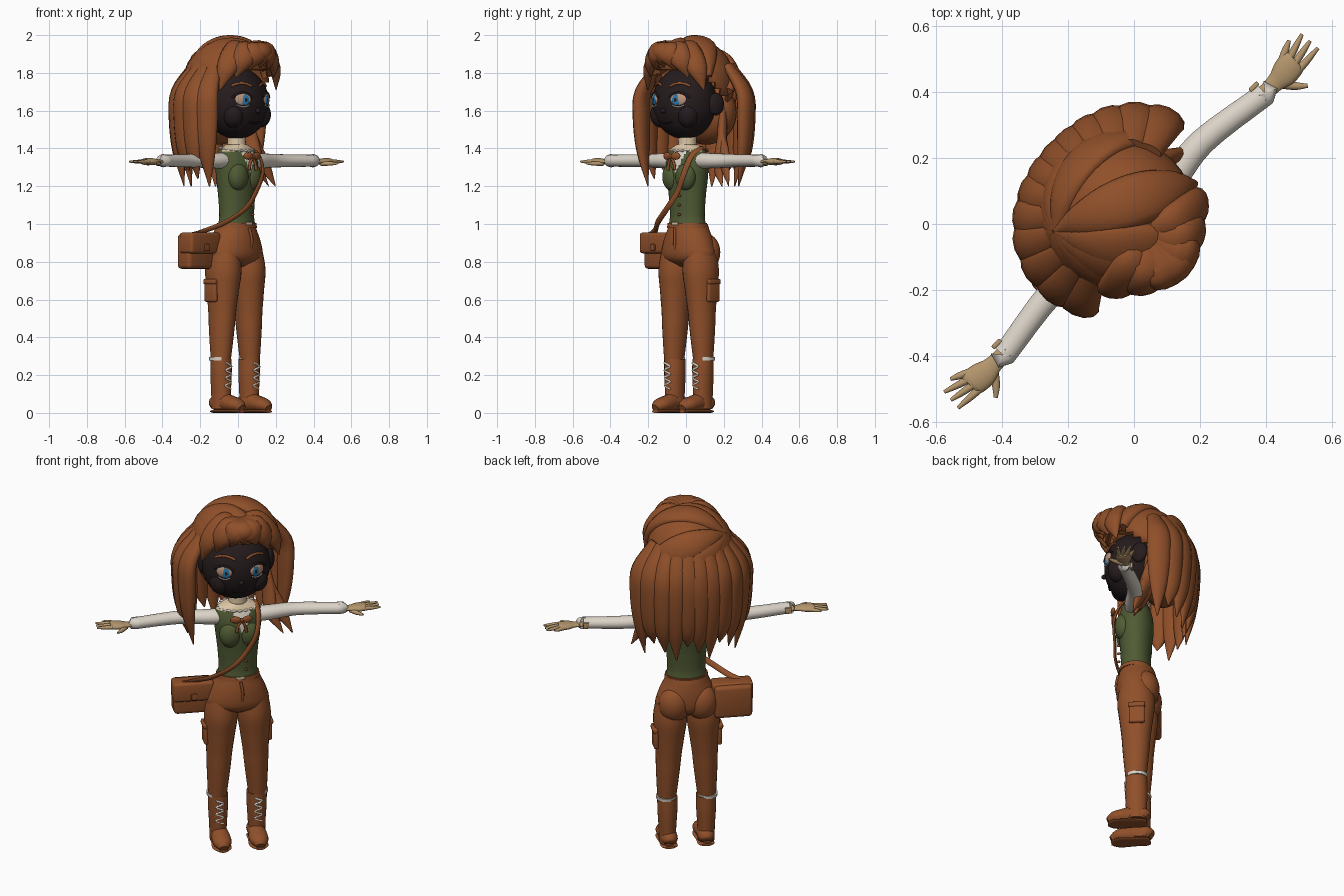
import bpy, bmesh, math
from mathutils import Vector, Matrix

if "Cube" in bpy.data.objects:
    bpy.data.objects.remove(bpy.data.objects["Cube"], do_unlink=True)
parts = []

def material(name, *rgb):
    m = bpy.data.materials.new(name)
    m.use_nodes = True
    m.diffuse_color = (*rgb, 1)
    m.node_tree.nodes["Principled BSDF"].inputs["Base Color"].default_value = (*rgb, 1)
    return m

BROWN = material("chestnut brown", .28, .08, .023)
DARK = material("dark face", .018, .011, .012)
TAN = material("hand tan", .45, .3, .15)
CREAM = material("neck cream", .72, .56, .37)
WHITE = material("blouse white", .72, .66, .58)
GREEN = material("vest green", .08, .105, .034)
BLUE = material("iris blue", .02, .2, .45)
EYE = material("eye beige", .5, .3, .2)
BACK, BELOW = Vector((0, 1000, 0)), Vector((0, 0, -1000))
CROWN = Vector((0, .055, 1.75))

def finish(name, bm, materials):
    bmesh.ops.recalc_face_normals(bm, faces=bm.faces[:])
    mesh = bpy.data.meshes.new(name)
    bm.to_mesh(mesh)
    bm.free()
    obj = bpy.data.objects.new(name, mesh)
    bpy.context.collection.objects.link(obj)
    for m in materials:
        mesh.materials.append(m)
    parts.append(obj)
    return obj

def sweep(name, path, materials, hub=BACK, sides=16, steps=4, rule=None):
    """Smooth tube through (x, y, z, width, depth) sections; depth points away from the hub."""
    keys = [Vector(p) for p in path]
    keys = [keys[0] * 2 - keys[1]] + keys + [keys[-1] * 2 - keys[-2]]
    sections = []
    for before, start, end, after in zip(keys, keys[1:], keys[2:], keys[3:]):
        for t in (j / steps for j in range(steps)):
            slope_in, slope_out = (end - before) / 2, (after - start) / 2
            turn = (end - start) * 3 - slope_in * 2 - slope_out
            settle = (start - end) * 2 + slope_in + slope_out
            sections.append(start + slope_in * t + turn * t ** 2 + settle * t ** 3)
    sections.append(keys[-2])
    centres = [Vector(s[:3]) for s in sections]
    bm, rings = bmesh.new(), []
    for i, (centre, section) in enumerate(zip(centres, sections)):
        along = (centres[min(i + 1, len(centres) - 1)] - centres[max(i - 1, 0)]).normalized()
        out = centre - hub
        out = (out - along * out.dot(along)).normalized() * max(section[4], .001)
        across = along.cross(out).normalized() * max(section[3], .001)
        angles = [q * math.tau / sides for q in range(sides)]
        rings.append([bm.verts.new(centre + across * math.cos(a) + out * math.sin(a)) for a in angles])
    for ring, following in zip(rings, rings[1:]):
        for q in range(sides):
            bm.faces.new((ring[q - 1], ring[q], following[q], following[q - 1]))
    bm.faces.new(rings[0])
    bm.faces.new(rings[-1])
    if rule:
        for face in bm.faces:
            face.material_index = rule(face.calc_center_median())
    return finish(name, bm, materials)

def tube(name, points, radius, mat, hub=BACK, depth=None):
    return sweep(name, [(*p, radius, depth or radius) for p in points], [mat], hub, sides=8)

def lock(name, points, width):
    """Flattened lock of hair, full in the middle and pointed at the tip."""
    spread = [i / (len(points) - 1) for i in range(len(points))]
    sizes = [width * max(.06, math.sin(math.pi * (f * .85 + .15)) ** .7) for f in spread]
    sweep(name, [(*p, s, s * .6) for p, s in zip(points, sizes)], [BROWN], CROWN, sides=12)

def ball(name, place, size, mat, turn=0, shape=None):
    bm = bmesh.new()
    bmesh.ops.create_uvsphere(bm, u_segments=32, v_segments=20, radius=1)
    bm.transform(Matrix.Translation(place) @ Matrix.Rotation(turn, 4, 'Z') @ Matrix.Diagonal((*size, 1)))
    if shape:
        shape(bm)
    return finish(name, bm, [mat])

def box(name, place, size, mat, bevel=.01):
    bm = bmesh.new()
    bmesh.ops.create_cube(bm, size=1, matrix=Matrix.Translation(place) @ Matrix.Diagonal((*size, 1)))
    bmesh.ops.bevel(bm, geom=bm.edges[:], offset=bevel, segments=3, profile=.5, affect='EDGES')
    return finish(name, bm, [mat])

# Head, face and ears
HEAD, SIZE = Vector((-.01, 0, 1.64)), Vector((.184, .16, .19))

def on_face(x, z, lift=0.0):
    depth = 1 - (x / SIZE.x) ** 2 - ((z - HEAD.z) / SIZE.z) ** 2
    return Vector((HEAD.x + x, HEAD.y - SIZE.y * math.sqrt(depth) - lift, z))

def face_line(name, x, z, half, bend, radius, mat):
    tube(name, [on_face(x + half * t, z + bend * (1 - t * t), .003) for t in (-1, -.5, 0, .5, 1)], radius, mat)

ball("head", HEAD, SIZE, DARK)
ball("nose", on_face(0, 1.6), (.014, .02, .014), DARK)
face_line("mouth", 0, 1.54, .04, -.006, .004, DARK)
sweep("neck", [(0, .01, 1.36, .07, .06), (0, .01, 1.42, .05, .05), (0, .01, 1.52, .05, .05)], [CREAM])
for s, side in ((1, "left"), (-1, "right")):
    ball(side + "_ear", (s * .18, .045, 1.635), (.025, .045, .06), DARK, turn=-s * .35)
    ball(side + "_cheek", (HEAD.x + s * .1, -.075, 1.58), (.058, .058, .07), DARK)
    ball(side + "_eye", on_face(s * .088, 1.66, -.005), (.044, .012, .033), EYE, turn=s * .5)
    ball(side + "_iris", on_face(s * .082, 1.657, .004), (.022, .005, .028), BLUE, turn=s * .47)
    ball(side + "_pupil", on_face(s * .081, 1.657, .0075), (.009, .003, .012), DARK, turn=s * .47)
    face_line(side + "_upper_lid", s * .09, 1.67, .05, .025, .006, DARK)
    face_line(side + "_lower_lid", s * .09, 1.63, .03, -.01, .0035, WHITE)
    face_line(side + "_brow", s * .08, 1.73, .05, .015, .007, BROWN)

# Hair cap, open over the face, and fuller hair at the nape
def hairline(bm):
    centres = {f: f.calc_center_median() for f in bm.faces}
    low = [f for f, c in centres.items() if c.z < 1.74 - .6 * c.y]
    bmesh.ops.delete(bm, geom=low, context='FACES')

cap = ball("hair_cap", CROWN, (.22, .22, .23), BROWN, shape=hairline)
cap.modifiers.new("thickness", 'SOLIDIFY').thickness = .02
ball("nape_hair", (0, .15, 1.59), (.19, .13, .17), BROWN)

# Locks combed over the crown from the gather at the right
gather = Vector((-.75, .4, .5)).normalized()
for i in range(10):
    angle = i * math.tau / 10 + .2
    goal = Vector((math.cos(angle), math.sin(angle), -.1 - .55 * math.sin(angle))).normalized()
    arc = [(CROWN + gather.slerp(goal, j / 6) * .216, .02 + .06 * math.sin(math.pi * j / 6)) for j in range(7)]
    sweep(f"crown_lock_{i}", [(*p, width, .035) for p, width in arc], [BROWN], CROWN)

# Fringe swept both ways from the parting
for i in range(-3, 4):
    x, fall = i * .07, (i / 3) ** 2
    y, z = .09 * fall - .165, 1.83 - .12 * fall
    lock(f"fringe_{i + 3}", [(x * .1, -.06, 1.93), (x * .45, y - .01, 1.925),
                             (x * .85, y - .02, z / 2 + .97), (x, y, z)], .065)

# Hanging locks fanned round the back, fuller at both tails
for i in range(13):
    angle = math.radians(20 + i * 15)
    way = Vector((math.cos(angle), math.sin(angle), 0))
    reach = .25 + .05 * way.x ** 2
    tip = 1.2 + .04 * (i * 2 % 3)
    rows = ((.2, 1.84), (reach, 1.7), (reach + .01, 1.56), (reach, 1.38), (reach * .9, tip))
    lock(f"hanging_lock_{i}", [(*(CROWN + way * r).xy, z) for r, z in rows], .068)
for name, shift in (("outer", .04), ("inner", -.01)):
    lock(name + "_ear_lock", [(.16, .12, 1.62), (.18, .09, 1.45), (.2 + shift, .05, 1.32),
                              (.26 + shift, .02, 1.2)], .045)

def column(name, rows, materials, x=0.0, y=.01, **options):
    """Upright part from (height, half width, half depth) rows."""
    sweep(name, [(x, y, z, w, d) for z, w, d in rows], materials, **options)

# Vest with the blouse and bare neck showing in the neckline
def neckline(p):
    front = p.y < 0
    if p.z > (1.386 if front else 1.4):
        return 2
    return 1 if front and abs(p.x - .01) < (p.z - 1.26) * .4 else 0

column("vest", ((1, .108, .085), (1.05, .103, .08), (1.15, .11, .085), (1.25, .122, .095), (1.33, .13, .09),
                (1.39, .115, .07), (1.42, .06, .055)), [GREEN, WHITE, CREAM], sides=64, steps=8, rule=neckline)
for i in range(20):
    across, back = math.cos(i * math.tau / 20), math.sin(i * math.tau / 20)
    ball(f"collar_frill_{i}", (.098 * across, .01 + .066 * back, 1.397 + .01 * back), (.015, .012, .007), WHITE)
for i in range(4):
    ball(f"vest_button_{i}", (.03, -.08, 1.05 + i * .05), (.007, .01, .007), BROWN)
for s, side in ((1, "left"), (-1, "right")):
    ball(side + "_bust", (s * .05, -.05, 1.25), (.06, .05, .075), GREEN)
    ball(side + "_bow_loop", (s * .032, -.11, 1.36), (.03, .012, .02), BROWN, turn=s * .2)
    tube(side + "_bow_ribbon", [(0, -.11, 1.355), (s * .02, -.11, 1.32), (s * .026, -.11, 1.285)], .008, BROWN)
ball("bow_knot", (0, -.113, 1.358), (.011, .012, .012), BROWN)

# Trouser hips
column("trouser_hips", ((.775, .07, .05), (.82, .166, .106), (.9, .154, .112), (.97, .122, .1), (1, .113, .09)),
       [BROWN], y=.018, sides=32)
column("waistband", ((.98, .119, .096), (1.005, .115, .092)), [BROWN], sides=32)
box("belt_buckle", (0, -.083, 1.002), (.05, .008, .015), CREAM, bevel=.003)
tube("fly_fold", [(0, -.085, .98), (.01, -.095, .91), (0, -.08, .83)], .008, BROWN)

def limb(name, rows, mat, flat, z=1.335):
    """Sideways part from (x, y, radius) rows, flattened in height."""
    sweep(name, [(x * s, y, z, r, r * flat) for x, y, r in rows], [mat], BELOW, sides=20)

for s, side in ((1, "left"), (-1, "right")):
    # Arms and hands
    limb(side + "_sleeve", ((.08, .01, .05), (.16, .01, .046), (.32, .03, .04), (.54, 0, .036), (.56, 0, .04)),
         WHITE, flat=.88)
    box(side + "_cuff_tab", (s * .55, .037, 1.335), (.034, .014, .034), TAN, bevel=.004)
    limb(side + "_palm", ((.54, 0, .025), (.6, 0, .027), (.64, 0, .04), (.68, .006, .042), (.695, .006, .034)),
         TAN, flat=.45, z=1.33)
    for i in range(4):
        heading, length, base = .43 - .12 * i, (.1 if i else .06), .036 - .02 * i
        reach = [(f * length, .0115 - .006 * f ** 3) for f in (0, .5, 1)]
        limb(f"{side}_finger_{i}", [(.67 + d * math.cos(heading), base + d * math.sin(heading), r) for d, r in reach],
             TAN, flat=.95, z=1.33)
    limb(side + "_thumb", ((.61, -.01, .014), (.64, -.05, .012), (.667, -.076, .006)), TAN, flat=.9, z=1.32)

    # Trouser legs and pockets
    ball(side + "_seat", (s * .075, .07, .85), (.085, .073, .1), BROWN)
    legs = ((.88, .075), (.76, .091), (.65, .081), (.54, .07), (.46, .065), (.37, .058), (.28, .05))
    sweep(side + "_trouser_leg", [(s * (.12 - .04 * z), .02, z, r, r * 1.12) for z, r in legs], [BROWN], sides=24)
    box(side + "_thigh_pocket", (s * .172, .03, .645), (.026, .085, .115), BROWN)
    box(side + "_pocket_flap", (s * .176, .03, .695), (.03, .09, .03), BROWN)

    # Boots with socks and laces
    column(side + "_sock", ((.278, .053, .056), (.295, .054, .058)), [WHITE], x=s * .113, y=.026, sides=24)
    column(side + "_boot_shaft", ((.02, .046, .055), (.1, .047, .057), (.2, .053, .06), (.284, .055, .058)),
           [BROWN], x=s * .105, y=.022, sides=24)
    foot = ((.08, .03, .03), (.06, .045, .045), (0, .046, .05), (-.06, .052, .042), (-.1, .047, .035), (-.13, .024, .02))
    sweep(side + "_boot_foot", [(s * .1, y, h + .004, w, h) for y, w, h in foot], [BROWN], BELOW)
    sweep(side + "_boot_sole", [(s * .1, y, .008, w, .008) for y, w, h in foot], [BROWN], BELOW)
    laces = [(s * .105 + .02 * (-1) ** i, -.03 - i * .001, .125 + i * .02) for i in range(8)]
    tube(side + "_lace", laces, .006, WHITE)

# Shoulder bag and strap
box("bag_body", (-.24, .07, .855), (.205, .1, .185), BROWN, bevel=.02)
box("bag_flap", (-.24, .045, .9), (.22, .1, .11), BROWN, bevel=.015)
box("bag_clasp", (-.24, -.008, .875), (.03, .016, .036), BROWN, bevel=.004)
strap = ((.095, .06, 1.39), (.1, .01, 1.4), (.1, -.06, 1.36), (.085, -.1, 1.27), (.035, -.1, 1.17),
         (-.04, -.1, 1.085), (-.15, -.06, 1.01), (-.24, .01, .965), (-.31, .04, .945))
tube("strap", strap, .016, BROWN, hub=Vector((0, 0, 1.15)), depth=.008)

# Turn the whole figure toward its left and keep hard edges on the boxes
for obj in parts:
    obj.data.transform(Matrix.Rotation(math.radians(45), 4, 'Z'))
    obj.select_set(True)
bpy.context.view_layer.objects.active = parts[0]
bpy.ops.object.shade_smooth_by_angle(angle=math.radians(50))
